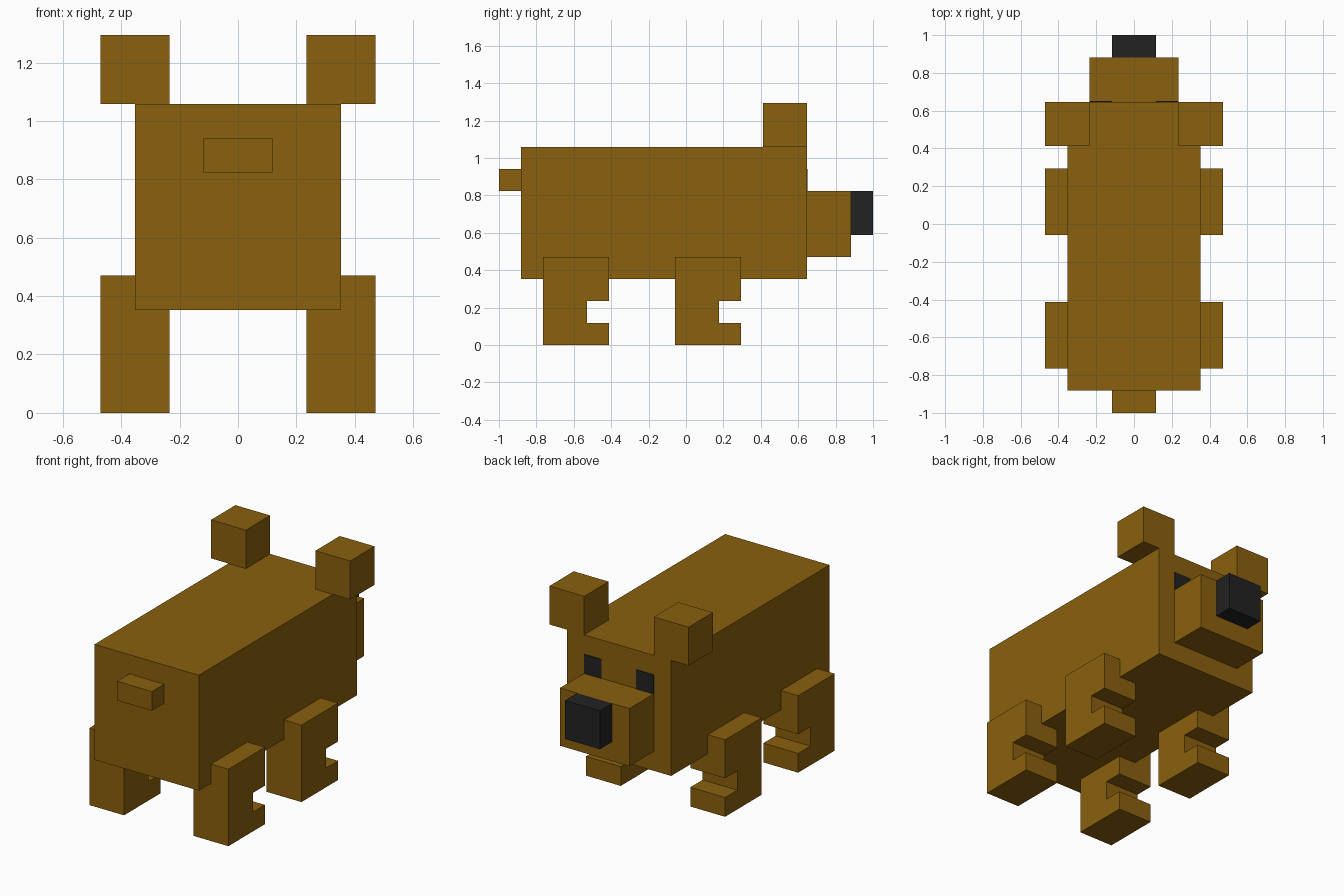
import bpy
import bmesh

cube = bpy.data.objects.get("Cube")
if cube:
    bpy.data.objects.remove(cube, do_unlink=True)

U = 2 / 17  # one block unit; the animal is 17 units long


def material(name, color):
    mat = bpy.data.materials.new(name)
    mat.use_nodes = True
    mat.diffuse_color = (*color, 1)
    mat.node_tree.nodes["Principled BSDF"].inputs["Base Color"].default_value = (*color, 1)
    return mat


fur = material("brown_fur", (0.255, 0.118, 0.004))
black = material("soft_black", (0.016, 0.016, 0.016))


def prism(name, mat, x0, x1, profile):
    """Extrude a side profile of (y, z) points, in block units, from x0 to x1."""
    bm = bmesh.new()
    side = bm.faces.new([bm.verts.new((x0 * U, y * U, z * U)) for y, z in profile])
    grown = bmesh.ops.extrude_face_region(bm, geom=[side])["geom"]
    moved = [v for v in grown if isinstance(v, bmesh.types.BMVert)]
    bmesh.ops.translate(bm, vec=((x1 - x0) * U, 0, 0), verts=moved)
    bmesh.ops.recalc_face_normals(bm, faces=bm.faces)
    mesh = bpy.data.meshes.new(name)
    bm.to_mesh(mesh)
    bm.free()
    mesh.materials.append(mat)
    obj = bpy.data.objects.new(name, mesh)
    bpy.context.collection.objects.link(obj)
    return obj


def box(name, mat, x, y, z):
    return prism(name, mat, *x, [(y[0], z[0]), (y[1], z[0]), (y[1], z[1]), (y[0], z[1])])


# Body, tail and muzzle along the centre line
box("body", fur, (-3, 3), (-7.5, 5.5), (3, 9))
box("tail", fur, (-1, 1), (-8.5, -7.5), (7, 8))
box("snout", fur, (-2, 2), (5.5, 7.5), (4, 7))
box("nose", black, (-1, 1), (7.5, 8.5), (5, 7))

# Paired parts
for side, s in (("left", 1), ("right", -1)):
    box(side + "_ear", fur, (2 * s, 4 * s), (3.5, 5.5), (9, 11))
    box(side + "_eye", black, (s, 2 * s), (5.5, 5.53), (7, 8))
    # C-shaped legs with a notch above the foot
    for end, y in (("tail_end", -6.5), ("head_end", -0.5)):
        prism(f"{side}_{end}_leg", fur, 2 * s, 4 * s,
              [(y, 0), (y + 3, 0), (y + 3, 1), (y + 2, 1),
               (y + 2, 2), (y + 3, 2), (y + 3, 4), (y, 4)])
